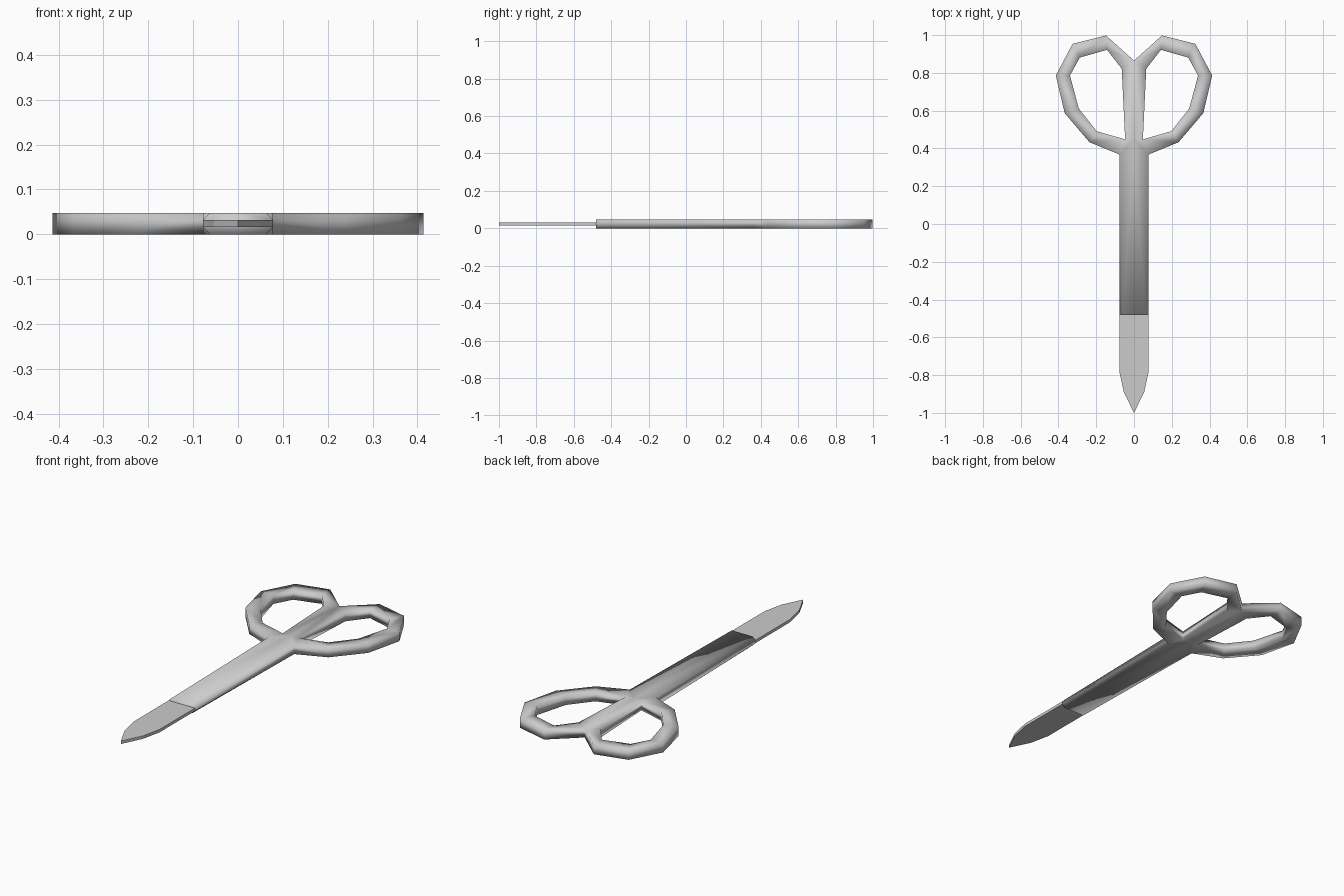
import bpy, bmesh

if "Cube" in bpy.data.objects:
    bpy.data.objects.remove(bpy.data.objects["Cube"])

TOP = 0.048          # handle thickness
W = 0.078            # shaft half width
END = -0.48          # front end of the handle shaft


def finish(name, bm, smooth):
    """Mirror the half model across x, weld the seam and make an object."""
    bmesh.ops.mirror(bm, geom=bm.verts[:] + bm.edges[:] + bm.faces[:],
                     axis='X', merge_dist=0.0)
    bmesh.ops.remove_doubles(bm, verts=bm.verts[:], dist=0.0005)
    bmesh.ops.recalc_face_normals(bm, faces=bm.faces[:])
    mesh = bpy.data.meshes.new(name)
    bm.to_mesh(mesh)
    bm.free()
    for p in mesh.polygons:
        p.use_smooth = smooth
    obj = bpy.data.objects.new(name, mesh)
    bpy.context.collection.objects.link(obj)
    return obj


def level(bm, points, z):
    return [bm.verts.new((x, y, z)) for x, y in points]


# Handle: finger loop outlines (right half), top notch round to the shaft
outer = [(0, 0.865), (0.148, 0.998), (0.325, 0.954), (0.414, 0.786),
         (0.367, 0.587), (0.236, 0.433), (W, 0.368)]
inner = [(0.065, 0.822), (0.143, 0.922), (0.287, 0.881), (0.339, 0.786),
         (0.292, 0.611), (0.197, 0.491), (0.047, 0.448)]

bm = bmesh.new()
n = len(outer)
sides = []
for z, z_edge in ((0, TOP / 3), (TOP, TOP * 2 / 3)):
    o, i = level(bm, outer, z), level(bm, inner, z)
    c = bm.verts.new((0, 0.368, z))
    # shaft end is chamfered
    e0 = bm.verts.new((0, END, z))
    e1 = bm.verts.new((0.062, END, z))
    e2 = bm.verts.new((W, END, z_edge))
    for k in range(n - 1):
        bm.faces.new((o[k], o[k + 1], i[k + 1], i[k]))
    mid = bm.verts.new((0, 0.448, z))
    bm.faces.new((o[0], i[0], i[-1], mid))      # bar between the loops
    bm.faces.new((mid, i[-1], o[-1], c))
    bm.faces.new((c, o[-1], e1, e0))            # shaft
    bm.faces.new((o[-1], e2, e1))
    sides.append((o, i, e0, e1, e2))

# Handle: walls joining bottom and top
(o0, i0, a0, a1, a2), (o1, i1, b0, b1, b2) = sides
for k in range(n - 1):
    bm.faces.new((o0[k], o0[k + 1], o1[k + 1], o1[k]))
for k in range(n):
    m = (k + 1) % n
    bm.faces.new((i0[k], i0[m], i1[m], i1[k]))
bm.faces.new((o0[-1], a2, b2, o1[-1]))
bm.faces.new((a0, a1, a2, b2, b1, b0))          # shaft end cap
finish("handle", bm, True)

# Blade: flat pointed plate
bm = bmesh.new()
profile = [(0, END), (W, END), (W, -0.78), (0.054, -0.89), (0, -1.0)]
lo, hi = level(bm, profile, TOP / 3), level(bm, profile, TOP * 2 / 3)
bm.faces.new(lo)
bm.faces.new(hi)
for k in range(len(profile) - 1):
    bm.faces.new((lo[k], lo[k + 1], hi[k + 1], hi[k]))
finish("blade", bm, False)
